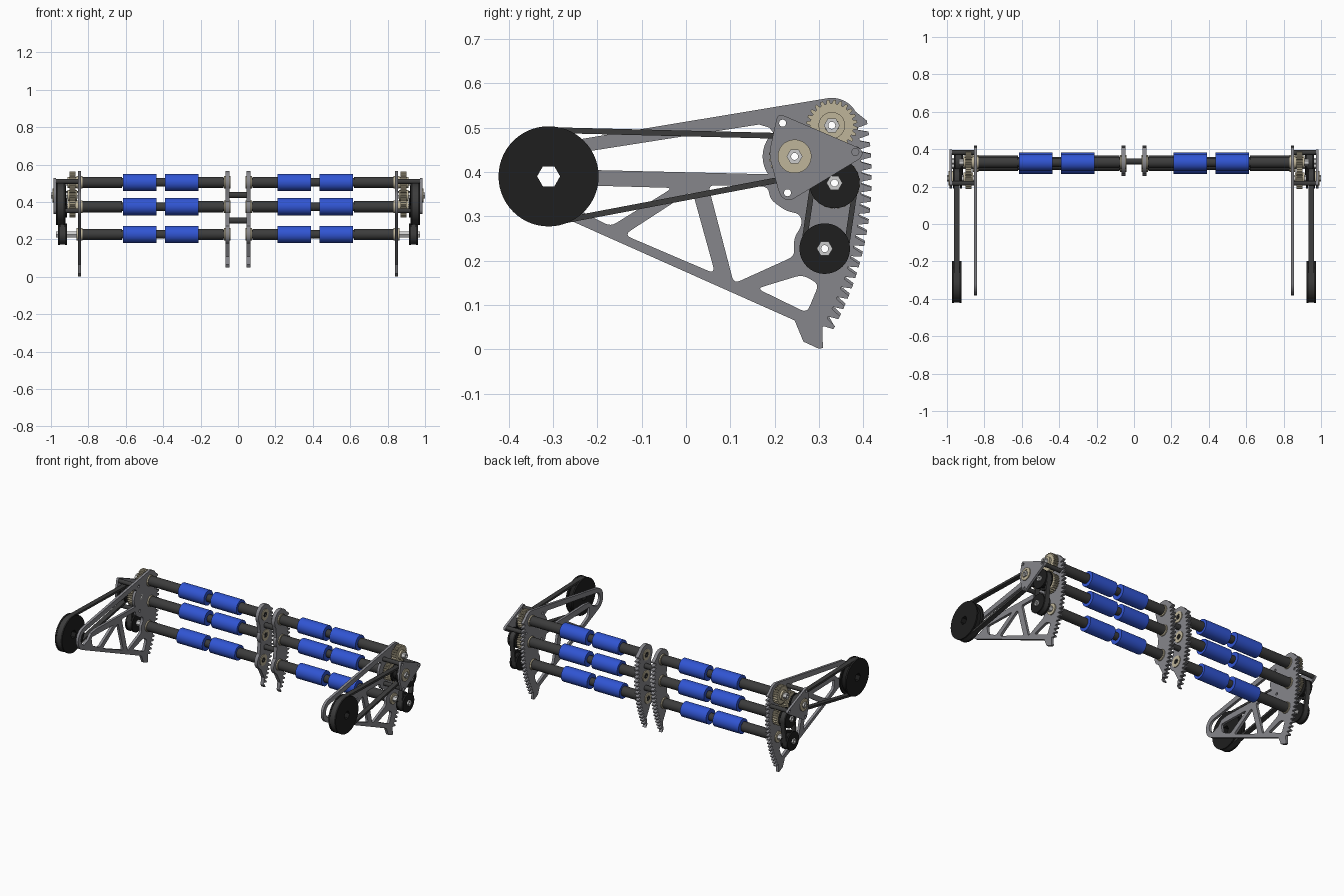
import bpy, bmesh
from math import sin, cos, pi, radians, atan2, acos, hypot
from mathutils import Matrix, Vector

if "Cube" in bpy.data.objects:
    bpy.data.objects.remove(bpy.data.objects["Cube"])


def material(name, r, g, b):
    m = bpy.data.materials.new(name)
    m.diffuse_color = (r, g, b, 1)
    m.use_nodes = True
    m.node_tree.nodes["Principled BSDF"].inputs["Base Color"].default_value = m.diffuse_color
    return m


BLUE = material("blue_rubber", 0.03, 0.09, 0.65)
BLACK = material("black_plastic", 0.013, 0.013, 0.013)
DARK = material("dark_metal", 0.045, 0.045, 0.045)
TAN = material("tan_metal", 0.52, 0.46, 0.32)
PLATE = material("plate_grey", 0.24, 0.24, 0.26)


# Profile helpers: every profile is a loop of (y, z) points
def arc(c, r, a0, a1, n=16):
    return [(c[0] + r * cos(radians(a0 + (a1 - a0) * i / n)),
             c[1] + r * sin(radians(a0 + (a1 - a0) * i / n))) for i in range(n + 1)]


def circle(c, r, n=40):
    return arc(c, r, 0, 360, n)[:-1]


def rounded(pts, r):
    out = []
    for i, p in enumerate(pts):
        p, a, b = Vector(p), Vector(pts[i - 1]), Vector(pts[(i + 1) % len(pts)])
        s = p + (a - p).normalized() * min(r, (a - p).length * 0.45)
        e = p + (b - p).normalized() * min(r, (b - p).length * 0.45)
        for k in range(5):
            t = k / 4
            out.append(tuple(s * (1 - t) ** 2 + p * 2 * t * (1 - t) + e * t * t))
    return out


def gear_loop(c, r, n, depth):
    out = []
    for i in range(n):
        for f, d in ((0, depth), (0.22, depth), (0.4, 0), (0.75, 0)):
            a = 2 * pi * (i + f) / n
            out.append((c[0] + (r - d) * cos(a), c[1] + (r - d) * sin(a)))
    return out


def belt_loop(c1, r1, c2, r2):
    dy, dz = c2[0] - c1[0], c2[1] - c1[1]
    a = atan2(dz, dy) * 180 / pi
    b = acos((r1 - r2) / hypot(dy, dz)) * 180 / pi
    return arc(c1, r1, a + b, a + 360 - b, 40) + arc(c2, r2, a - b, a + b, 24)


def rack(a0, a1, n):
    out = []
    for i in range(n):
        for f, r in ((0, 0.706), (0.2, 0.706), (0.4, 0.729), (0.7, 0.729)):
            out += arc(PIVOT, r, a0 + (a1 - a0) * (i + f) / n, 0, 1)[:1]
    return out


def extrude(name, loops, x0, x1, mat=None, mirror=True):
    """Fill the loops (inner ones are holes) and extrude from x0 to x1."""
    cu = bpy.data.curves.new(name, 'CURVE')
    cu.dimensions, cu.fill_mode, cu.extrude = '2D', 'BOTH', (x1 - x0) / 2
    for pts in loops:
        s = cu.splines.new('POLY')
        s.points.add(len(pts) - 1)
        for q, p in zip(s.points, pts):
            q.co = (p[0], p[1], 0, 1)
        s.use_cyclic_u = True
    tmp = bpy.data.objects.new(name + "_curve", cu)
    me = bpy.data.meshes.new_from_object(tmp)
    bpy.data.objects.remove(tmp)
    me.transform(Matrix(((0, 0, 1, (x0 + x1) / 2), (1, 0, 0, 0), (0, 1, 0, 0), (0, 0, 0, 1))))
    bm = bmesh.new()
    bm.from_mesh(me)
    bmesh.ops.remove_doubles(bm, verts=bm.verts, dist=1e-5)
    bmesh.ops.recalc_face_normals(bm, faces=bm.faces)
    bm.to_mesh(me)
    bm.free()
    me.shade_smooth()
    me.set_sharp_from_angle(angle=radians(30))
    me.materials.clear()
    if mat:
        me.materials.append(mat)
    ob = bpy.data.objects.new(name, me)
    bpy.context.scene.collection.objects.link(ob)
    if mirror:
        ob.modifiers.new("mirror", 'MIRROR').use_mirror_merge = False
    return ob


def pulley(name, c, r, x0, x1, hole):
    extrude(name + "_core", [circle(c, r - 0.015), hole], x0, x1, BLACK)
    extrude(name + "_inner_flange", [circle(c, r, 56), hole], x0, x0 + 0.01, BLACK)
    extrude(name + "_outer_flange", [circle(c, r, 56), hole], x1 - 0.01, x1, BLACK)


PIVOT, DRIVE = (-0.31, 0.39), (0.245, 0.435)
TOP, MID, LOW = (0.329, 0.505), (0.335, 0.375), (0.313, 0.227)
SHAFTS = {"top": TOP, "middle": MID, "lower": LOW}
POSTS = [(0.218, 0.51), (0.382, 0.445), (0.229, 0.353)]

# Truss side plate with toothed rear edge
outline = (arc(PIVOT, 0.071, 99, 247) + [(0.245, 0.065), (0.265, 0.017), (0.3, 0.001), (0.309, 0.003)]
           + rack(-29, 10.5, 20) + arc(TOP, 0.062, 30, 99))
slot = (arc(PIVOT, 0.042, 99, 255) + [(-0.28, 0.365), (-0.25, 0.396), (-0.2, 0.404)]
        + arc(DRIVE, 0.072, 214, 132) + [(0.188, 0.5), (0.165, 0.507)])
windows = [
    rounded([(-0.25, 0.37), (-0.24, 0.313), (-0.17, 0.277), (-0.03, 0.364)], 0.015),
    rounded([(-0.14, 0.258), (0.066, 0.17), (0.014, 0.358)], 0.018),
    rounded([(0.05, 0.37), (0.185, 0.367), (0.19, 0.338), (0.225, 0.312), (0.258, 0.305),
             (0.262, 0.28), (0.243, 0.25), (0.245, 0.21), (0.108, 0.148)], 0.015),
    rounded([(0.16, 0.137), (0.273, 0.082), (0.3, 0.147), (0.262, 0.168)], 0.015)]
bores = [circle(c, 0.016) for c in (TOP, MID, LOW, DRIVE)]
drills = [circle(c, 0.008, 16) for c in POSTS]
extrude("side_plate", [outline, slot] + windows + bores + drills, 0.84, 0.856, PLATE)

# Toothed centre plates
centre = (rack(-26.5, 10.5, 19) + arc(TOP, 0.062, 30, 215) + arc(MID, 0.055, 150, 215)
          + arc(LOW, 0.056, 125, 245) + [(0.325, 0.11), (0.318, 0.065), (0.327, 0.05), (0.336, 0.05)])
extrude("centre_plate", [centre] + bores[:3], 0.045, 0.067, PLATE)
for name, c in (("upper", (0.335, 0.437)), ("lower", (0.335, 0.3))):
    extrude(name + "_centre_spacer", [circle(c, 0.016)], -0.046, 0.046, DARK, False)

# Roller shafts, rollers and bearings
for name, c in SHAFTS.items():
    bore = circle(c, 0.008, 16)
    extrude(name + "_shaft", [circle(c, 0.023), bore], 0.067, 0.84, DARK)
    extrude(name + "_shaft_collar", [circle(c, 0.03), circle(c, 0.02)], 0.078, 0.21, DARK)
    extrude(name + "_shaft_outer_collar", [circle(c, 0.03), circle(c, 0.02)], 0.62, 0.832, DARK)
    extrude(name + "_shaft_inner_end", [circle(c, 0.0165, 6), bore], 0.04, 0.07, DARK)
    extrude(name + "_centre_bearing", [circle(c, 0.034), circle(c, 0.016)], 0.041, 0.074, TAN)
    extrude(name + "_side_bearing", [circle(c, 0.034), circle(c, 0.016)], 0.832, 0.863, TAN)
    for i, x in enumerate((0.21, 0.435)):
        extrude(f"{name}_roller_{i + 1}", [circle(c, 0.046, 48), circle(c, 0.02)], x, x + 0.18, BLUE)
    end = 0.935 if name == "top" else 0.972
    extrude(name + "_shaft_outer_end", [circle(c, 0.018, 6), bore], 0.835, end)

# Meshing spur gears
for name, c in (("top", TOP), ("drive", DRIVE), ("middle", MID)):
    extrude(name + "_gear", [gear_loop(c, 0.058, 24, 0.009), circle(c, 0.016)], 0.87, 0.9, TAN)
    extrude(name + "_gear_hub", [circle(c, 0.03), circle(c, 0.016)], 0.86, 0.912, TAN)

# Drive shaft with small pulley and bearing
hexes = {c: circle(c, 0.017, 6) for c in (DRIVE, MID, LOW)}
extrude("drive_shaft", [circle(DRIVE, 0.018, 6), circle(DRIVE, 0.008, 16)], 0.84, 1.0)
pulley("drive_pulley", DRIVE, 0.054, 0.92, 0.968, hexes[DRIVE])
extrude("drive_bearing", [circle(DRIVE, 0.038), circle(DRIVE, 0.024)], 0.968, 0.992, TAN)
extrude("drive_bearing_core", [circle(DRIVE, 0.024), hexes[DRIVE]], 0.968, 0.989, TAN)

# Large input pulley and its belt
pulley("large_pulley", PIVOT, 0.113, 0.922, 0.972, circle(PIVOT, 0.026, 6))
extrude("long_belt", [belt_loop(PIVOT, 0.111, DRIVE, 0.052), belt_loop(PIVOT, 0.098, DRIVE, 0.039)],
        0.932, 0.962, DARK)

# Lower pulley pair and its belt
pulley("middle_pulley", MID, 0.057, 0.914, 0.962, hexes[MID])
pulley("lower_pulley", LOW, 0.057, 0.914, 0.962, hexes[LOW])
extrude("short_belt", [belt_loop(MID, 0.054, LOW, 0.054), belt_loop(MID, 0.042, LOW, 0.042)],
        0.924, 0.952, DARK)

# Triangular outer bracket on three posts
tri = rounded([(0.207, 0.533), (0.398, 0.451), (0.398, 0.433), (0.232, 0.333), (0.212, 0.345),
               (0.187, 0.44)], 0.016)
extrude("outer_bracket", [tri, circle(DRIVE, 0.036)] + drills, 0.972, 0.986, PLATE)
for i, c in enumerate(POSTS):
    extrude(f"bracket_post_{i + 1}", [circle(c, 0.013, 24), drills[i]], 0.85, 0.974, DARK)
